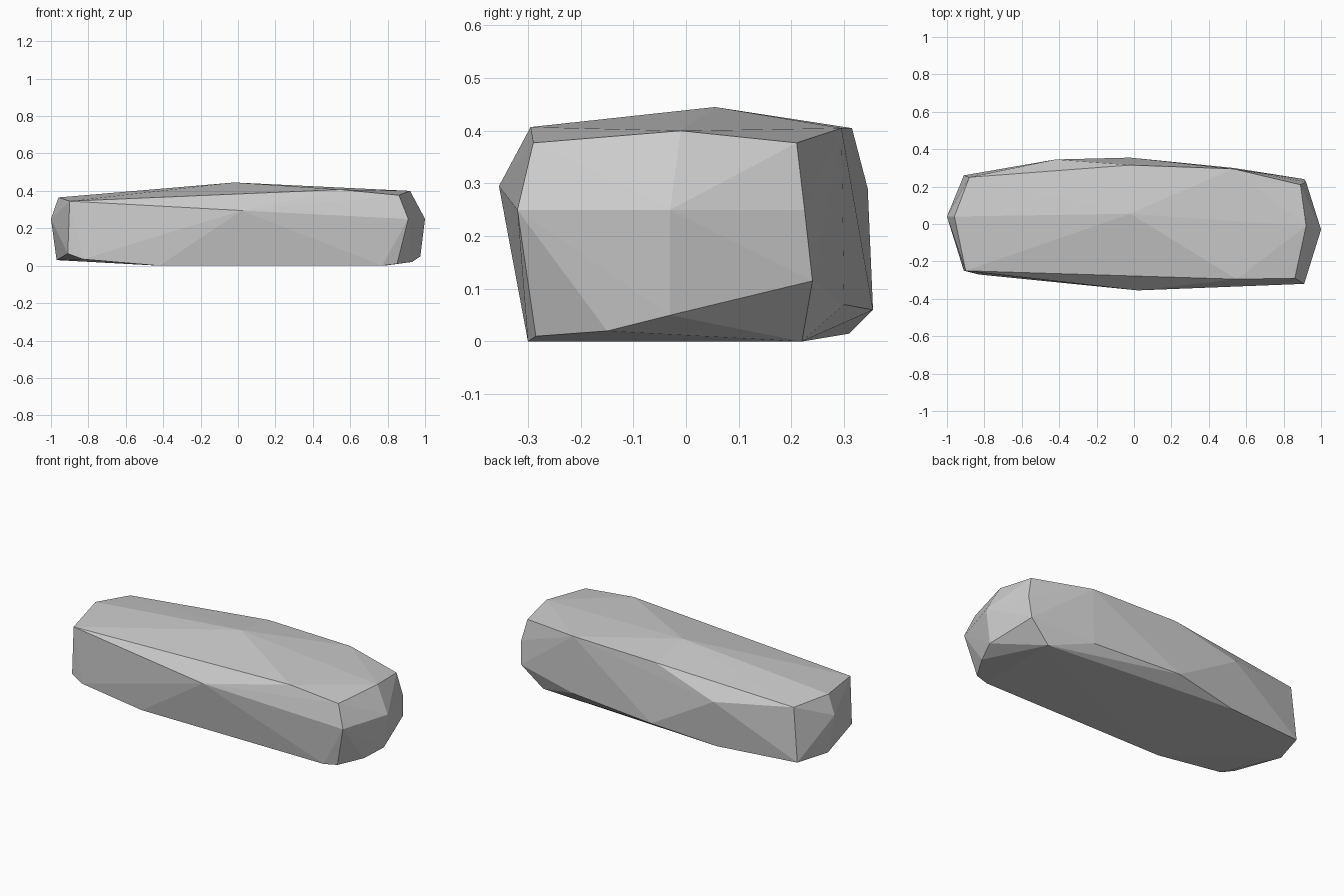
import bpy
import bmesh
from mathutils import Vector

# Remove the default cube
default_cube = bpy.data.objects.get("Cube")
if default_cube:
    bpy.data.objects.remove(default_cube, do_unlink=True)


def make_material(name, color):
    """One plain flat material, same colour in viewport and render."""
    material = bpy.data.materials.new(name)
    material.use_nodes = True
    material.diffuse_color = color
    shader = next(n for n in material.node_tree.nodes if n.type == 'BSDF_PRINCIPLED')
    shader.inputs["Base Color"].default_value = color
    shader.inputs["Roughness"].default_value = 1
    return material


def chiselled_stone(name, corner_groups, material):
    """Wrap a tight faceted skin around groups of corners given in hundredths."""
    bm = bmesh.new()
    for group in corner_groups.values():
        for corner in group:
            bm.verts.new(Vector(corner) / 100)
    result = bmesh.ops.convex_hull(bm, input=bm.verts)
    # Drop corners that ended up inside the skin
    loose = [v for v in bm.verts if not v.link_faces]
    bmesh.ops.delete(bm, geom=loose, context='VERTS')
    # Merge almost coplanar triangles into clean facets
    bmesh.ops.dissolve_limit(bm, angle_limit=0.02, verts=bm.verts, edges=bm.edges)
    bmesh.ops.recalc_face_normals(bm, faces=bm.faces)
    mesh = bpy.data.meshes.new(name)
    bm.to_mesh(mesh)
    bm.free()
    mesh.materials.append(material)
    mesh.shade_flat()
    stone = bpy.data.objects.new(name, mesh)
    bpy.context.scene.collection.objects.link(stone)
    return stone


corner_groups = {
    # Long ridge along the top
    "ridge": [(-96, 4, 36.5), (-2, 5.5, 44.5), (92, -1, 40)],
    # Rims where the top meets the front and the back
    "front_rim": [(-90, -25, 34.5), (55, -29.5, 40.7), (86, -29, 37.7)],
    "back_rim": [(-88, 25, 34.5), (-2, 31.5, 40.5), (53, 29.5, 40.5), (89, 21, 37.7)],
    # Bulging sides
    "front_bulge": [(2, -35.5, 29.5), (91, -32, 25)],
    "back_bulge": [(-42, 34.5, 29), (-2, 35.5, 6), (53, 30, 7), (92, 22.5, 25)],
    # Pointed ends
    "left_end": [(100, -3, 25), (97.5, -3, 5), (91, 24, 11.5), (93, -15, 2)],
    "right_end": [(-100, 4, 25), (-97, 6, 3), (-91, -25, 6.5), (-91, 26, 3)],
    # Flat underside
    "underside": [(-83, -27, 3.5), (-42, -30, 0), (77, -30, 0), (85, -28.5, 1),
                  (78, 22, 0), (-42, 31, 1.5)],
}

stone_grey = make_material("stone grey", (0.6, 0.6, 0.6, 1))
chiselled_stone("stone_slab", corner_groups, stone_grey)
